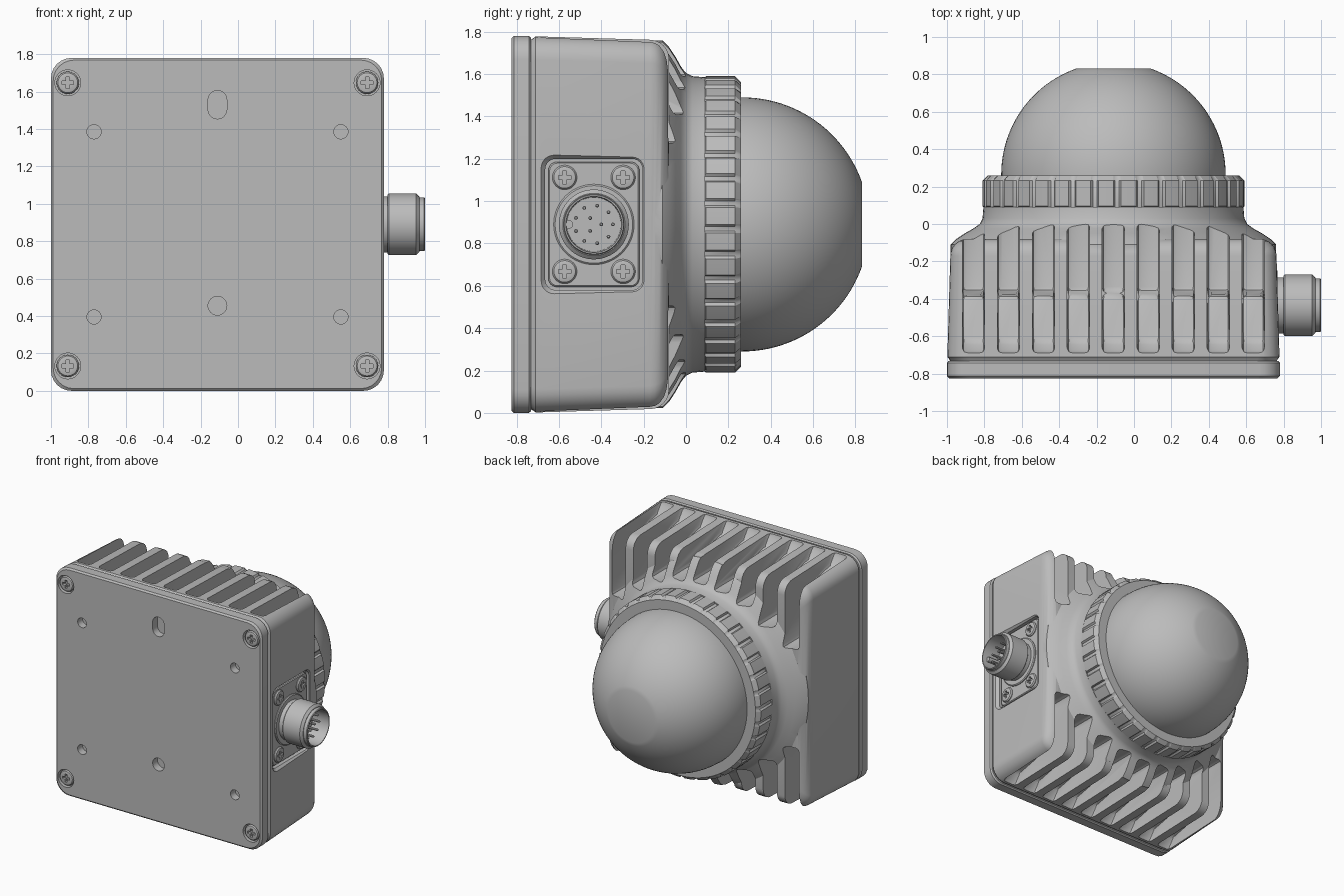
import bpy, bmesh, math

old = bpy.data.objects.get("Cube")
if old:
    bpy.data.objects.remove(old, do_unlink=True)

CX, CZ, SIDE_Y = -0.11, 0.89, -0.435     # main axis and connector axis

grey = bpy.data.materials.new("light grey")
grey.use_nodes = True
COLOUR = (0.5, 0.5, 0.5, 1)
grey.diffuse_color = COLOUR
grey.node_tree.nodes["Principled BSDF"].inputs["Base Color"].default_value = COLOUR


# Placement: u, v in the face plane, d along the axis
def on_y(u, v, d):
    return (CX + u, d, CZ + v)


def on_x(u, v, d):
    return (d, SIDE_Y + u, CZ + v)


# Outlines
def circle(r, n=64, u=0, v=0):
    return [(u + r * math.cos(math.tau * i / n), v + r * math.sin(math.tau * i / n)) for i in range(n)]


def rounded(hu, hv, r, u=0, v=0, n=7):
    pts = []
    for k, (su, sv) in enumerate([(1, 1), (-1, 1), (-1, -1), (1, -1)]):
        for i in range(n):
            a = math.pi / 2 * (k + i / (n - 1))
            pts.append((u + su * (hu - r) + r * math.cos(a), v + sv * (hv - r) + r * math.sin(a)))
    return pts


def cross(s, w, u, v):
    quarter = [(s, -w), (s, w), (w, w)]
    pts = []
    for k in range(4):
        c, n = round(math.cos(k * math.pi / 2)), round(math.sin(k * math.pi / 2))
        pts += [(u + a * c - b * n, v + a * n + b * c) for a, b in quarter]
    return pts


# Mesh building: skin a stack of (outline, depth) loops and cap the ends
def loft(bm, place, stack):
    loops = [[bm.verts.new(place(u, v, d)) for u, v in pts] for pts, d in stack]
    n = len(loops[0])
    for a, b in zip(loops, loops[1:]):
        for i in range(n):
            bm.faces.new((a[i], a[(i + 1) % n], b[(i + 1) % n], b[i]))
    bm.faces.new(loops[0])
    bm.faces.new(loops[-1])


def prism(bm, place, pts, d0, d1):
    loft(bm, place, [(pts, d0), (pts, d1)])


def lathe(bm, place, profile, n=64, u=0, v=0):
    loft(bm, place, [(circle(r, n, u, v), d) for d, r in profile])


def finish(bm, name):
    bmesh.ops.recalc_face_normals(bm, faces=bm.faces)
    mesh = bpy.data.meshes.new(name)
    bm.to_mesh(mesh)
    bm.free()
    mesh.materials.append(grey)
    ob = bpy.data.objects.new(name, mesh)
    bpy.context.collection.objects.link(ob)
    return ob


def activate(ob):
    bpy.ops.object.select_all(action='DESELECT')
    ob.select_set(True)
    bpy.context.view_layer.objects.active = ob


def combine(ob, tool, operation):
    mod = ob.modifiers.new("cut", 'BOOLEAN')
    mod.operation, mod.object, mod.solver = operation, tool, 'EXACT'
    tool.hide_render = True
    activate(ob)
    bpy.ops.object.modifier_apply(modifier=mod.name)
    bpy.data.objects.remove(tool, do_unlink=True)


def smooth(ob):
    activate(ob)
    bpy.ops.object.shade_smooth_by_angle(angle=math.radians(32))


# Housing: drafted box with a rounded back edge
bm = bmesh.new()
stack = [(0.872, -0.735), (0.88, -0.72), (0.888, -0.71), (0.872, -0.17)]
stack += [(0.782 + 0.09 * math.cos(a), -0.17 + 0.09 * math.sin(a))
          for a in [math.pi / 12 * i for i in range(1, 7)]]
loft(bm, on_y, [(rounded(h, h, 0.11), y) for h, y in stack])
housing = finish(bm, "housing")

# Flared neck joined to the housing
bm = bmesh.new()
lathe(bm, on_y, [(-0.3, 0.87), (-0.11, 0.87), (-0.08, 0.84), (-0.05, 0.795), (-0.025, 0.75),
                 (0.0, 0.715), (0.03, 0.70), (0.09, 0.695)], 96)
combine(housing, finish(bm, "neck"), 'UNION')

# Cooling grooves along the top and bottom, turning onto the back
bm = bmesh.new()
ends = [0.72, 0.70, 0.64, 0.52, 0.385]
for k in range(-4, 5):
    e = ends[abs(k)]
    side = [(-0.70, 0.95), (-0.69, 0.88), (-0.63, 0.80), (-0.38, 0.765),
            (-0.36, e), (0.06, e), (0.06, 0.95)]
    for s in (1, -1):
        prism(bm, lambda y, z, x: (CX + x, y, CZ + s * z), side, 0.187 * k - 0.06, 0.187 * k + 0.06)
bmesh.ops.bevel(bm, geom=bm.edges[:], offset=0.025, segments=2, profile=0.5,
                affect='EDGES', clamp_overlap=True)
combine(housing, finish(bm, "groove_cutter"), 'DIFFERENCE')

# Connector recess in the side
bm = bmesh.new()
loft(bm, on_x, [(rounded(0.23, 0.31, 0.05), 0.725), (rounded(0.23, 0.31, 0.05), 0.755),
                (rounded(0.26, 0.34, 0.07), 0.79)])
combine(housing, finish(bm, "recess_cutter"), 'DIFFERENCE')
smooth(housing)

# Front cover plate with holes and screw counterbores
bm = bmesh.new()
loft(bm, on_y, [(rounded(h, h, 0.11), y) for h, y in
                [(0.878, -0.825), (0.89, -0.813), (0.89, -0.742), (0.882, -0.732)]])
cover = finish(bm, "front_cover")
corners = [(su * 0.80, sv * 0.757) for su in (1, -1) for sv in (1, -1)]
bm = bmesh.new()
for u, v in corners:
    lathe(bm, on_y, [(-0.85, 0.069), (-0.78, 0.069)], 32, u, v)
for su in (1, -1):
    for sv in (1, -1):
        lathe(bm, on_y, [(-0.85, 0.038), (-0.765, 0.038)], 24, su * 0.66, sv * 0.495)
lathe(bm, on_y, [(-0.85, 0.05), (-0.765, 0.05)], 32, 0, -0.435)
prism(bm, on_y, rounded(0.05, 0.076, 0.0499, 0, 0.64), -0.85, -0.765)
combine(cover, finish(bm, "hole_cutter"), 'DIFFERENCE')
smooth(cover)


# Cross-head screws
def screws(name, place, spots, seat, top, r):
    out = math.copysign(1, top - seat)
    heads, slots = bmesh.new(), bmesh.new()
    for u, v in spots:
        lathe(heads, place, [(seat - out * 0.01, r), (top - out * 0.012, r),
                             (top - out * 0.003, r * 0.88), (top, r * 0.7)], 32, u, v)
        prism(slots, place, cross(r * 0.52, r * 0.16, u, v), top - out * 0.025, top + out * 0.02)
    ob = finish(heads, name)
    combine(ob, finish(slots, name + "_cutter"), 'DIFFERENCE')
    smooth(ob)


screws("cover_screws", on_y, corners, -0.78, -0.823, 0.06)

# Connector flange with collar
bm = bmesh.new()
loft(bm, on_x, [(rounded(0.215, 0.295, 0.04), 0.715), (rounded(0.215, 0.295, 0.04), 0.745),
                (rounded(0.209, 0.289, 0.036), 0.751)])
lathe(bm, on_x, [(0.73, 0.19), (0.757, 0.19), (0.763, 0.183)])
smooth(finish(bm, "connector_flange"))
screws("flange_screws", on_x, [(su * 0.138, sv * 0.222) for su in (1, -1) for sv in (1, -1)],
       0.745, 0.768, 0.058)

# Connector barrel, hollow at the open end
bm = bmesh.new()
lathe(bm, on_x, [(0.73, 0.15), (0.80, 0.15), (0.80, 0.158), (0.807, 0.165), (0.953, 0.165),
                 (0.97, 0.147), (0.97, 0.143), (0.995, 0.143), (1.0, 0.139), (1.0, 0.132), (0.86, 0.128)])
smooth(finish(bm, "connector_barrel"))

# Contact pins and key
bm = bmesh.new()
for count, radius in ((9, 0.09), (3, 0.035)):
    for u, v in circle(radius, count):
        lathe(bm, on_x, [(0.85, 0.009), (0.945, 0.009), (0.95, 0.005)], 10, u, v)
lathe(bm, on_x, [(0.85, 0.02), (0.96, 0.02)], 16, -0.118, 0)
smooth(finish(bm, "connector_pins"))

# Notched clamping ring
TEETH = 36
notch = [(0, 1), (0.33, 1), (0.66, 1), (0.74, 0), (0.92, 0)]


def gear(r, depth):
    pts = []
    for t in range(TEETH):
        for f, high in notch:
            a = math.tau * (t + f) / TEETH
            q = r if high else r - depth
            pts.append((q * math.cos(a), q * math.sin(a)))
    return pts


bm = bmesh.new()
loft(bm, on_y, [(gear(0.685, 0), 0.08), (gear(0.70, 0.014), 0.095), (gear(0.70, 0.014), 0.232),
                (gear(0.672, 0), 0.26)])
smooth(finish(bm, "clamp_ring"))

# Dome with a flat tip
bm = bmesh.new()
tip = math.acos(0.2 / 0.6)
arc = [(0.265 + 0.6 * math.sin(tip * i / 24), 0.6 * math.cos(tip * i / 24)) for i in range(25)]
lathe(bm, on_y, [(0.2, 0.6)] + arc, 96)
smooth(finish(bm, "dome"))
